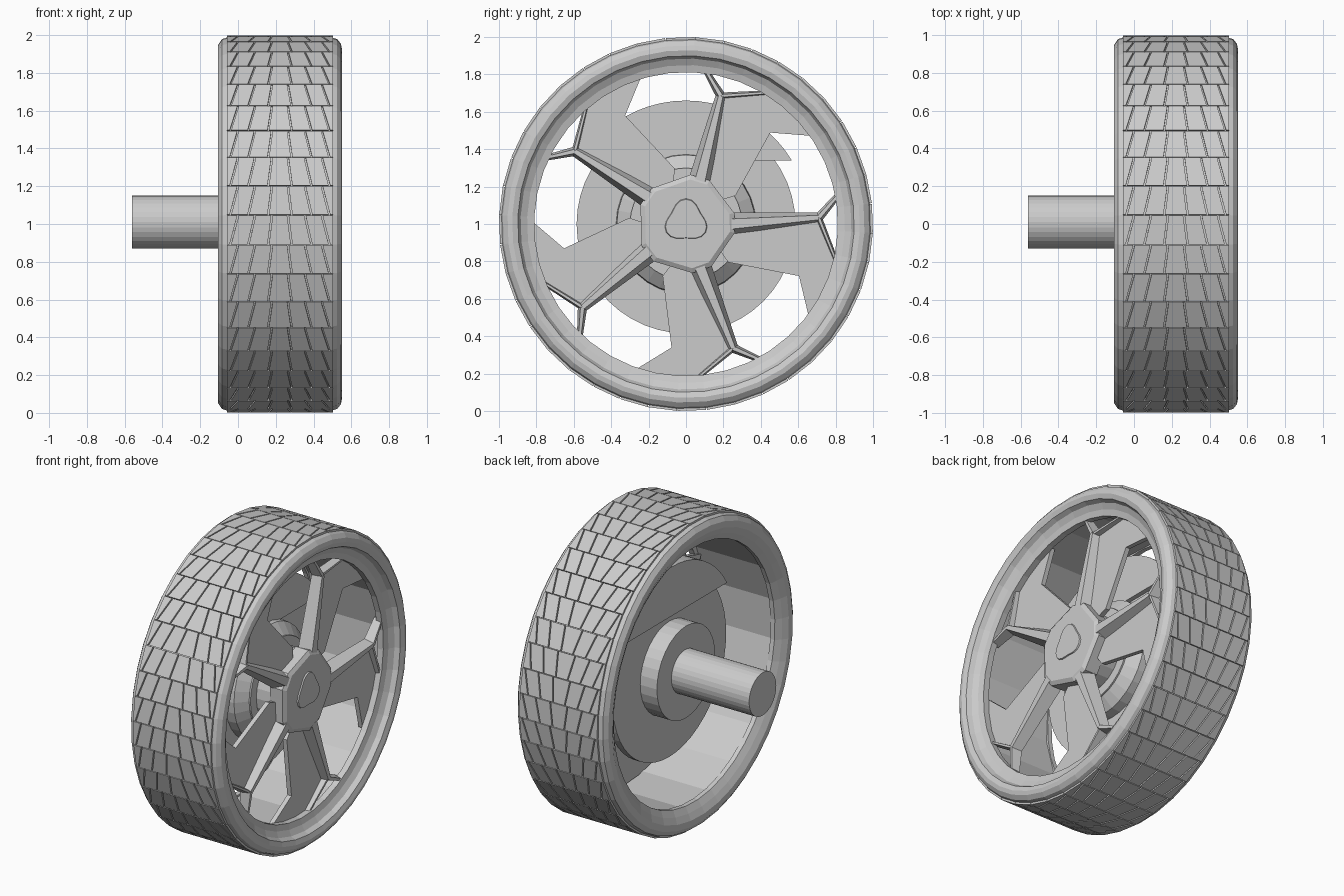
import bpy
import bmesh
from math import sin, cos, radians, pi

old = bpy.data.objects.get("Cube")
if old:
    bpy.data.objects.remove(old, do_unlink=True)

grey = bpy.data.materials.new("plain grey")
grey.use_nodes = True
grey.diffuse_color = (0.6, 0.6, 0.6, 1)
grey.node_tree.nodes["Principled BSDF"].inputs["Base Color"].default_value = (0.6, 0.6, 0.6, 1)


def polar(r, deg):
    """Point (y, z) around the wheel axis."""
    return r * cos(radians(deg)), r * sin(radians(deg))


def finish(name, bm):
    bmesh.ops.remove_doubles(bm, verts=bm.verts, dist=1e-5)
    bmesh.ops.recalc_face_normals(bm, faces=bm.faces)
    mesh = bpy.data.meshes.new(name)
    bm.to_mesh(mesh)
    bm.free()
    obj = bpy.data.objects.new(name, mesh)
    obj.location.z = 1
    mesh.materials.append(grey)
    bpy.context.collection.objects.link(obj)
    return obj


def loft(bm, rings, wrap=False):
    """Skin a list of (x, y, z) rings, capped unless it wraps round."""
    rings = [[bm.verts.new(p) for p in ring] for ring in rings]
    n = len(rings[0])
    pairs = list(zip(rings, rings[1:])) + ([(rings[-1], rings[0])] if wrap else [])
    for a, b in pairs:
        for i in range(n):
            j = (i + 1) % n
            bm.faces.new((a[i], a[j], b[j], b[i]))
    if not wrap:
        bm.faces.new(rings[0])
        bm.faces.new(rings[-1])


def revolve(name, profile, seg, start=0, wrap=False):
    """Turn an (x, radius) profile about the wheel axis."""
    bm = bmesh.new()
    loft(bm, [[(x, *polar(r, start + 360 * i / seg)) for i in range(seg)]
              for x, r in profile], wrap)
    return finish(name, bm)


def prism(bm, outline, x0, x1, taper=1.0):
    loft(bm, [[(x0, y, z) for y, z in outline],
              [(x1, y * taper, z * taper) for y, z in outline]])


def rib(bm, p, q, w0, w1, back, front):
    """Tapered bar with a narrow front ridge, from p to q."""
    dy, dz = q[0] - p[0], q[1] - p[1]
    length = (dy * dy + dz * dz) ** 0.5
    ny, nz = -dz / length, dy / length
    rings = []
    for (y, z), w, top in ((p, w0, front[0]), (q, w1, front[1])):
        rings.append([(x, y + ny * s * w, z + nz * s * w)
                      for x, s in ((back, -0.5), (top, -0.22), (top, 0.22), (back, 0.5))])
    loft(bm, rings)


# Tyre with rounded shoulders and stepped rim lip
SEG, START = 40, 6.3
tyre = [(-0.06, 0.988), (-0.085, 0.98), (-0.105, 0.95), (-0.105, 0.91), (-0.085, 0.87),
        (-0.06, 0.83), (-0.03, 0.83), (-0.03, 0.87), (0.44, 0.87), (0.44, 0.812),
        (0.48, 0.812), (0.49, 0.85), (0.51, 0.885), (0.54, 0.9), (0.55, 0.93),
        (0.545, 0.955), (0.525, 0.98), (0.5, 0.988)]
revolve("tyre", tyre, SEG, START, wrap=True)

# Inner barrel of the rim
revolve("rim_barrel", [(-0.05, 0.845), (0.46, 0.845), (0.46, 0.87), (-0.05, 0.87)],
        20, START, wrap=True)

# Tread blocks: skewed thin plates with narrow grooves, mirrored about the middle
MID, GAP = 0.222, 0.004
tail = [-0.284, -0.262, -0.167, -0.062, 0.062, 0.167, 0.262, 0.284]
head = [-0.284, -0.222, -0.132, -0.042, 0.042, 0.132, 0.222, 0.284]
bm = bmesh.new()
for s in range(SEG):
    a0 = START + s * 360 / SEG
    a1 = a0 + 360 / SEG
    for k in range(len(tail) - 1):
        corners = [(head[k] + GAP, a0 + 0.12), (head[k + 1] - GAP, a0 + 0.12),
                   (tail[k + 1] - GAP, a1 - 0.12), (tail[k] + GAP, a1 - 0.12)]
        loft(bm, [[(MID + x, *polar(r, a)) for x, a in corners] for r in (0.98, 1.0)])
finish("tread_blocks", bm)

# Five spokes: forked ribs with a swept blade on one side
ribs, blades = bmesh.new(), bmesh.new()
for i in range(5):
    a = 2.8 + 72 * i
    root, joint = polar(0.23, a - 3), polar(0.71, a)
    rib(ribs, root, joint, 0.125, 0.055, 0.42, (0.5, 0.485))
    rib(ribs, joint, polar(0.83, a + 8), 0.05, 0.03, 0.42, (0.485, 0.47))
    rib(ribs, joint, polar(0.83, a - 17), 0.035, 0.025, 0.42, (0.475, 0.465))
    outline = [(0.22, -5), (0.71, 0), (0.83, -17), (0.825, -28), (0.825, -40),
               (0.665, -27.5), (0.305, -45), (0.22, -40)]
    prism(blades, [polar(r, a + d) for r, d in outline], 0.41, 0.44)
finish("spoke_ribs", ribs)
finish("spoke_blades", blades)

# Hub face with a bevelled rim
hub = []
for i in range(5):
    hub += [polar(r, 2.8 + 72 * i + d) for r, d in ((0.265, -13), (0.265, 10), (0.245, 24), (0.245, 45))]
bm = bmesh.new()
prism(bm, hub, 0.4, 0.49)
prism(bm, hub, 0.49, 0.505, 0.9)
finish("hub_face", bm)

# Plain rounded triangular centre cap
bm = bmesh.new()
cap = []
for i in range(24):
    t = 2 * pi * i / 24
    r = 0.108 - 0.016 * cos(3 * (t - pi / 2) + pi)
    cap.append((r * cos(t), 0.015 + r * sin(t)))
prism(bm, cap, 0.5, 0.513, 0.95)
finish("centre_cap", bm)

# Hub core, brake disc with hat, mounting flange and axle
revolve("hub_core", [(0.15, 0.24), (0.42, 0.24)], 24)
revolve("brake_disc", [(0.12, 0.585), (0.17, 0.585)], 48)
revolve("disc_hat", [(0.16, 0.375), (0.23, 0.37), (0.29, 0.3), (0.3, 0.3)], 32)
revolve("mounting_flange", [(0.0, 0.3), (0.13, 0.3)], 32)
axle = revolve("axle", [(-0.56, 0.14), (0.1, 0.14)], 32)
axle.location.y, axle.location.z = 0.01, 1.01

# Brake cover: circular segment across the top of the disc
bm = bmesh.new()
prism(bm, [polar(0.66, 31 + 118 * i / 20) for i in range(21)], 0.1, 0.2)
finish("brake_cover", bm)
